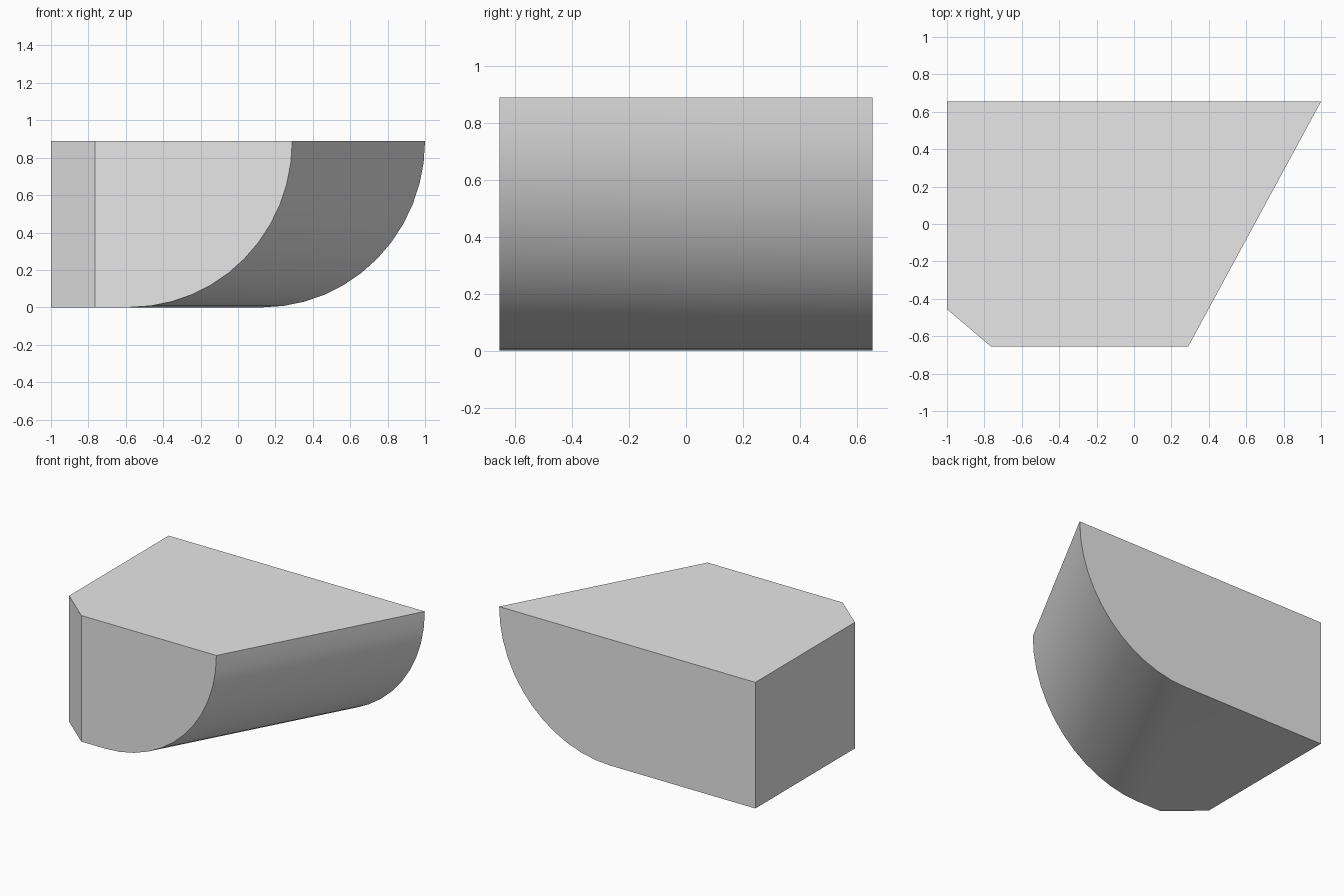
import bpy, bmesh, math
from mathutils import Vector

cube = bpy.data.objects.get("Cube")
if cube:
    bpy.data.objects.remove(cube)

HALF_DEPTH, HEIGHT, RADIUS = 0.655, 0.89, 0.87
SEGMENTS = 12

grey = bpy.data.materials.new("light grey")
grey.use_nodes = True
grey.diffuse_color = (0.8, 0.8, 0.8, 1)
grey.node_tree.nodes["Principled BSDF"].inputs["Base Color"].default_value = grey.diffuse_color


def profile(bm, y, right):
    """Flat-topped section with a quarter-round lower right corner."""
    points = [(-1, 0), (-1, HEIGHT)]
    for i in range(SEGMENTS + 1):
        a = math.pi / 2 * i / SEGMENTS
        points.append((right - RADIUS + RADIUS * math.cos(a), HEIGHT * (1 - math.sin(a))))
    return [bm.verts.new((x, y, z)) for x, z in points]


# Body: loft the short front section to the long back section
bm = bmesh.new()
front = profile(bm, -HALF_DEPTH, 0.29)
back = profile(bm, HALF_DEPTH, 1)
bm.faces.new(front)
bm.faces.new(back[::-1])
for i in range(len(front)):
    j = (i + 1) % len(front)
    bm.faces.new((front[i], back[i], back[j], front[j]))

# Chamfer: slice the front corner and cap the cut
start, end = Vector((-1, -0.455, 0)), Vector((-0.765, -HALF_DEPTH, 0))
along = end - start
cut = bmesh.ops.bisect_plane(
    bm, geom=bm.verts[:] + bm.edges[:] + bm.faces[:], dist=1e-5,
    plane_co=start, plane_no=(along.y, -along.x, 0), clear_outer=True)
edges = [e for e in cut["geom_cut"] if isinstance(e, bmesh.types.BMEdge)]
bmesh.ops.contextual_create(bm, geom=edges)
bmesh.ops.recalc_face_normals(bm, faces=bm.faces[:])

mesh = bpy.data.meshes.new("rounded_block")
bm.to_mesh(mesh)
bm.free()
mesh.materials.append(grey)
block = bpy.data.objects.new("rounded_block", mesh)
bpy.context.collection.objects.link(block)

# Smooth the round, keep the flat sides crisp
bpy.ops.object.select_all(action="DESELECT")
block.select_set(True)
bpy.context.view_layer.objects.active = block
bpy.ops.object.shade_smooth_by_angle(angle=math.radians(30))
